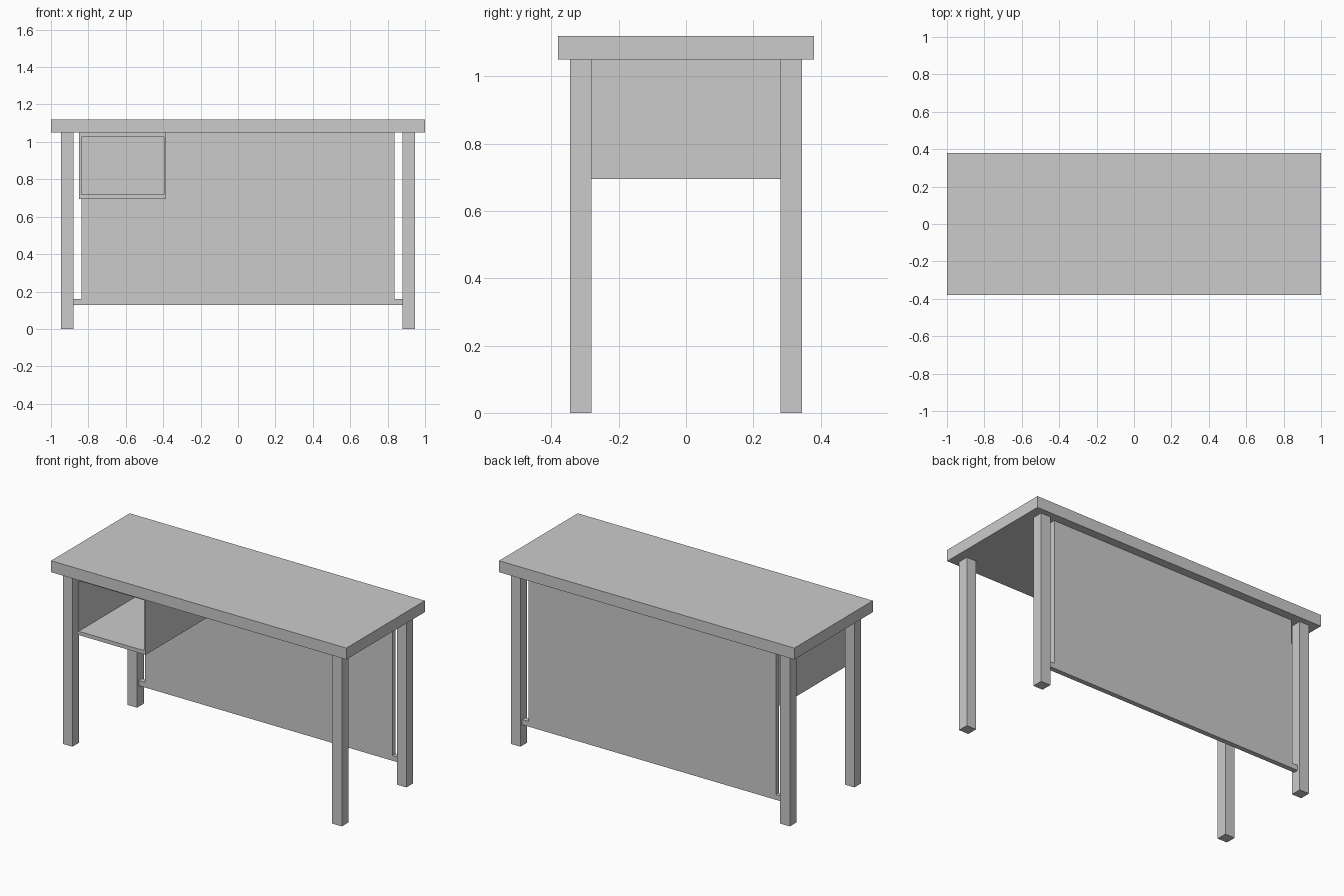
import bpy, bmesh
from mathutils import Vector

if "Cube" in bpy.data.objects:
    bpy.data.objects.remove(bpy.data.objects["Cube"])


def box(name, lo, hi):
    """Axis-aligned board between two opposite corners."""
    lo, hi = Vector(lo), Vector(hi)
    bm = bmesh.new()
    bmesh.ops.create_cube(bm, size=1)
    bmesh.ops.scale(bm, vec=hi - lo, verts=bm.verts)
    bmesh.ops.translate(bm, vec=(lo + hi) / 2, verts=bm.verts)
    mesh = bpy.data.meshes.new(name)
    bm.to_mesh(mesh)
    bm.free()
    obj = bpy.data.objects.new(name, mesh)
    bpy.context.collection.objects.link(obj)
    return obj


TOP = 1.05                 # underside of the desktop
LX0, LX1 = 0.88, 0.945     # leg extent in x
LY0, LY1 = 0.28, 0.345     # leg extent in y
PY0, PY1 = 0.298, 0.328    # back panel extent in y

# Desktop
box("desktop", (-1, -0.38, TOP), (1, 0.38, 1.12))

# Four legs
for side, sx in (("left", -1), ("right", 1)):
    for end, sy in (("front", -1), ("back", 1)):
        xs = sorted((sx * LX0, sx * LX1))
        ys = sorted((sy * LY0, sy * LY1))
        box(f"{end}_{side}_leg", (xs[0], ys[0], 0), (xs[1], ys[1], TOP))

# Modesty panel with the rail that ties it to the back legs
box("back_panel", (-0.838, PY0, 0.16), (0.838, PY1, TOP))
box("back_rail", (-LX0, PY0, 0.128), (LX0, PY1, 0.16))

# Open-fronted shelf box under the desktop
BX0, BX1, BZ0 = -0.85, -0.384, 0.695
WALL, BOARD = 0.012, 0.023
box("shelf_left_wall", (BX0, -LY1, BZ0), (BX0 + WALL, PY0, TOP))
box("shelf_right_wall", (BX1 - WALL, -LY1, BZ0), (BX1, PY0, TOP))
box("shelf_floor", (BX0 + WALL, -LY1, BZ0), (BX1 - WALL, PY0, BZ0 + BOARD))
box("shelf_ceiling", (BX0 + WALL, -LY1, TOP - BOARD), (BX1 - WALL, PY0, TOP))
